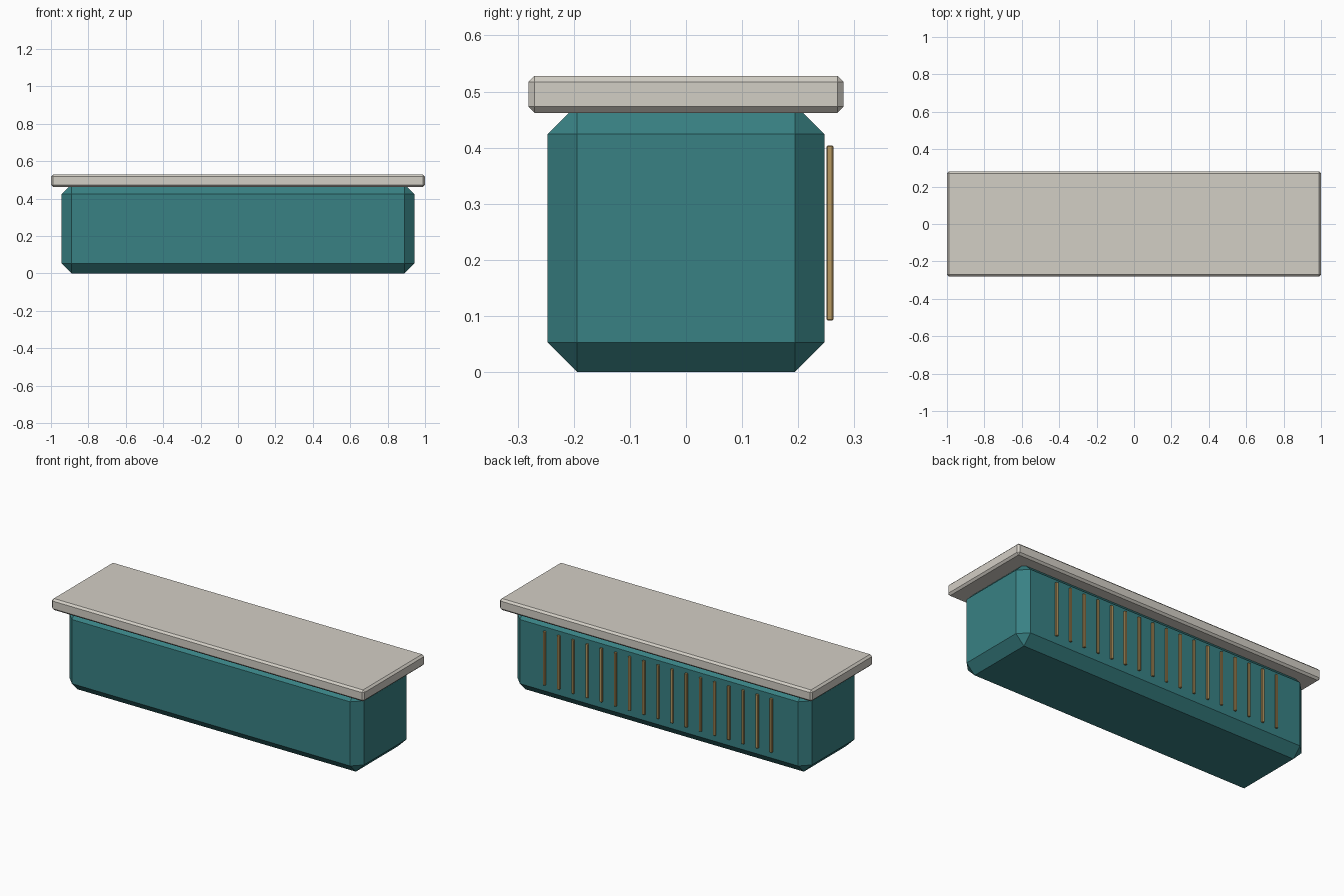
import bpy, bmesh

if "Cube" in bpy.data.objects:
    bpy.data.objects.remove(bpy.data.objects["Cube"])


def material(name, rgb):
    m = bpy.data.materials.new(name)
    m.diffuse_color = (*rgb, 1)
    m.use_nodes = True
    m.node_tree.nodes["Principled BSDF"].inputs["Base Color"].default_value = m.diffuse_color
    return m


def chamfered_box(name, lo, hi, chamfer, mat):
    bm = bmesh.new()
    bmesh.ops.create_cube(bm, size=1)
    for v in bm.verts:
        for i in range(3):
            v.co[i] = lo[i] if v.co[i] < 0 else hi[i]
    bmesh.ops.bevel(bm, geom=bm.edges[:], offset=chamfer, segments=1, affect='EDGES')
    mesh = bpy.data.meshes.new(name)
    bm.to_mesh(mesh)
    bm.free()
    mesh.materials.append(mat)
    obj = bpy.data.objects.new(name, mesh)
    bpy.context.collection.objects.link(obj)
    return obj


teal = material("teal_paint", (0.04, 0.22, 0.23))
stone = material("pale_stone", (0.65, 0.62, 0.56))
brass = material("brass", (0.48, 0.32, 0.12))

# Counter body, its top chamfer running up into the worktop
chamfered_box("counter_body", (-0.943, -0.247, 0), (0.943, 0.247, 0.477), 0.053, teal)

# Overhanging worktop
chamfered_box("worktop", (-1, -0.281, 0.462), (1, 0.281, 0.528), 0.011, stone)

# Row of upright slats along the back
COUNT, SPACING, HALF_WIDTH = 17, 0.0907, 0.0075
for i in range(COUNT):
    x = (i - (COUNT - 1) / 2) * SPACING
    chamfered_box(f"back_slat_{i + 1}", (x - HALF_WIDTH, 0.2505, 0.092),
                  (x + HALF_WIDTH, 0.2625, 0.404), 0.002, brass)
